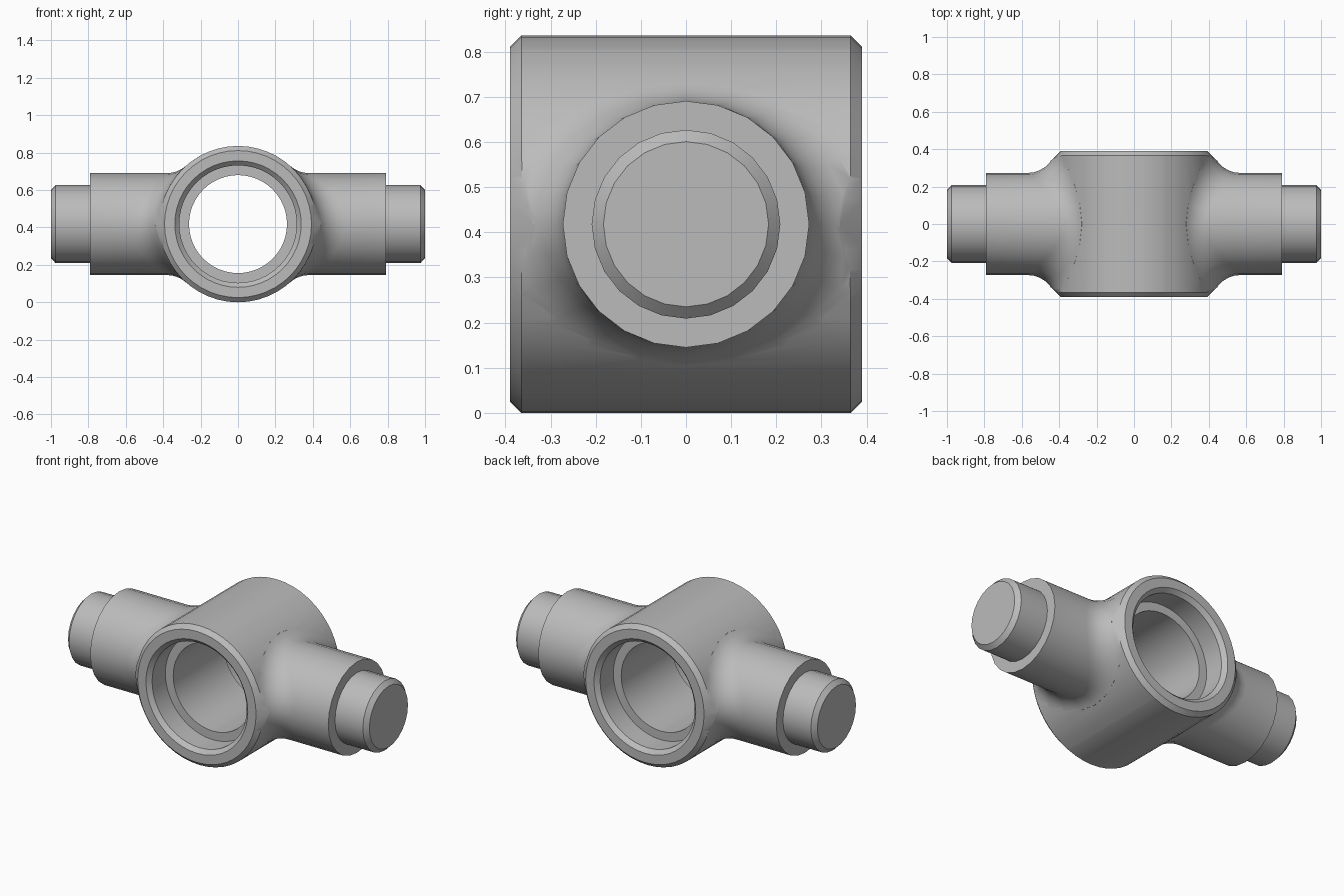
import bpy, bmesh
from math import sin, cos, pi, sqrt, radians
from mathutils import Vector

cube = bpy.data.objects.get("Cube")
if cube:
    bpy.data.objects.remove(cube, do_unlink=True)

HUB_R, ARM_R, FILLET = 0.418, 0.273, 0.15
HALF_LEN, MID_Z = 0.39, 0.418

steel = bpy.data.materials.new("plain grey")
steel.use_nodes = True
grey = (0.5, 0.5, 0.5, 1)
steel.diffuse_color = grey
steel.node_tree.nodes["Principled BSDF"].inputs["Base Color"].default_value = grey


def skin(name, rings):
    """Closed solid through a list of rings with equal point counts."""
    bm = bmesh.new()
    rows = [[bm.verts.new(p) for p in ring] for ring in rings]
    n = len(rows[0])
    for a, b in zip(rows, rows[1:]):
        for i in range(n):
            j = (i + 1) % n
            bm.faces.new((a[i], a[j], b[j], b[i]))
    bm.faces.new(rows[0])
    bm.faces.new(rows[-1])
    bmesh.ops.recalc_face_normals(bm, faces=bm.faces)
    mesh = bpy.data.meshes.new(name)
    bm.to_mesh(mesh)
    bm.free()
    mesh.materials.append(steel)
    ob = bpy.data.objects.new(name, mesh)
    ob.location.z = MID_Z
    bpy.context.collection.objects.link(ob)
    return ob


def lathe(name, profile, sides=48):
    """Solid of revolution about y from (radius, y) pairs."""
    angles = [2 * pi * i / sides for i in range(sides)]
    return skin(name, [[(r * cos(t), y, r * sin(t)) for t in angles]
                       for r, y in profile])


def arm(name, side, sides=24, steps=7):
    """Stepped trunnion with a rolling-ball fillet onto the hub."""
    angles = [2 * pi * i / sides for i in range(sides)]
    rings = [[(side * x, r * cos(t), r * sin(t)) for t in angles]
             for x, r in ((1, 0.183), (0.975, 0.209), (0.79, 0.209), (0.79, ARM_R))]
    blend = [[] for _ in range(steps + 1)]
    for t in angles:
        y, z = (ARM_R + FILLET) * cos(t), (ARM_R + FILLET) * sin(t)
        ball = Vector((sqrt((HUB_R + FILLET) ** 2 - z * z), y, z))
        to_arm = Vector((0, -cos(t), -sin(t)))
        to_hub = Vector((-ball.x, 0, -ball.z)).normalized()
        for k, ring in enumerate(blend):
            p = ball + FILLET * to_arm.slerp(to_hub, k / steps)
            ring.append((side * p.x, p.y, p.z))
    # Root ring buried inside the hub
    root = [(side * 0.05, y * 0.9, z * 0.9) for _, y, z in blend[-1]]
    return skin(name, rings + blend + [root])


def combine(target, other, operation):
    mod = target.modifiers.new(operation, "BOOLEAN")
    mod.operation, mod.object, mod.solver = operation, other, "EXACT"
    bpy.context.view_layer.objects.active = target
    bpy.ops.object.modifier_apply(modifier=mod.name)
    bpy.data.objects.remove(other, do_unlink=True)


# Hub, left overlong so that the end cutters shape its rims
body = lathe("cross_hub_body", [(HUB_R, -0.46), (HUB_R, 0.46)])

# Arms with pins
for side, label in ((1, "left"), (-1, "right")):
    combine(body, arm(label + "_arm", side), "UNION")

# Flat hub ends with chamfered rims
rim = HUB_R - 0.025
for s in (-1, 1):
    profile = [(0.001, HALF_LEN), (rim, HALF_LEN), (rim + 0.05, HALF_LEN - 0.05),
               (0.6, HALF_LEN - 0.05), (0.6, 0.6), (0.001, 0.6)]
    cutter = lathe("end_cutter", [(r, s * y) for r, y in profile])
    combine(body, cutter, "DIFFERENCE")

# Through bore with a counterbore and chamfered mouth at each end
half = [(0.358, 0.41), (0.314, 0.366), (0.314, 0.24), (0.262, 0.24)]
bore = lathe("bore_cutter", [(r, -y) for r, y in half] + half[::-1])
combine(body, bore, "DIFFERENCE")

# Smooth shading with crisp machined edges
bpy.ops.object.select_all(action="DESELECT")
body.select_set(True)
bpy.context.view_layer.objects.active = body
bpy.ops.object.shade_smooth_by_angle(angle=radians(30))
